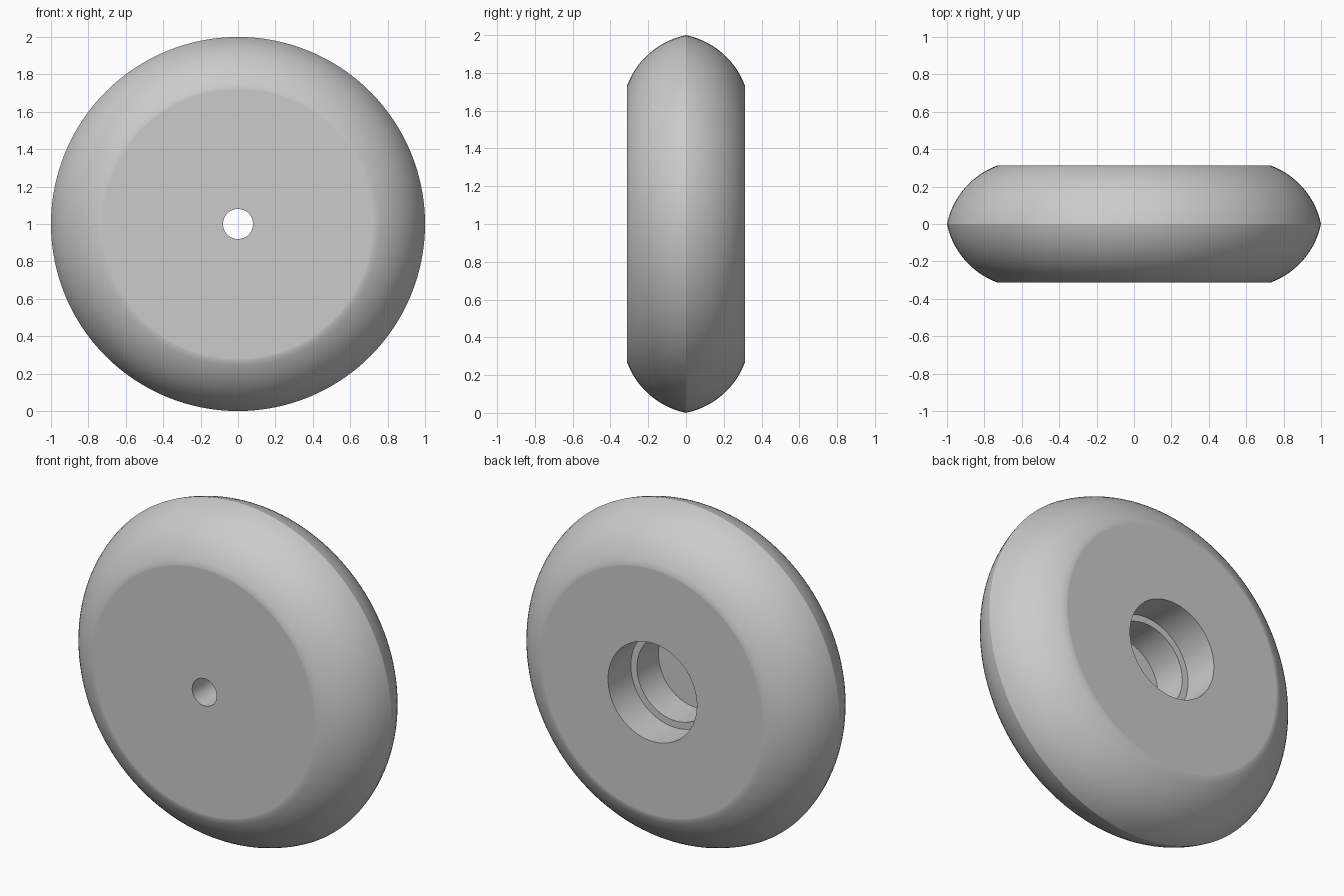
import bpy, bmesh
from math import sin, cos, radians, atan2, hypot, tau

cube = bpy.data.objects.get("Cube")
if cube:
    bpy.data.objects.remove(cube, do_unlink=True)

SEGMENTS = 128
RADIUS, HALF_WIDTH, FACE_RADIUS = 1.0, 0.313, 0.73
HOLE, BORE, SEAT, SEAT_Y = 0.08, 0.29, 0.25, 0.10

grey = bpy.data.materials.new("plain grey")
grey.use_nodes = True
colour = (0.6, 0.6, 0.6, 1)
grey.diffuse_color = colour
grey.node_tree.nodes["Principled BSDF"].inputs["Base Color"].default_value = colour


def tread_arc(steps=14, bulge=radians(29)):
    """Rounded shoulder from the flat face to the rim, as (radius, y)."""
    dr, dy = RADIUS - FACE_RADIUS, HALF_WIDTH
    slope = atan2(dy, dr)
    r = hypot(dr, dy) / (2 * sin(bulge))
    start = slope - bulge
    angles = [start + 2 * bulge * i / steps for i in range(steps + 1)]
    return [(FACE_RADIUS + r * (sin(a) - sin(start)),
             HALF_WIDTH + r * (cos(a) - cos(start))) for a in angles]


# Closed wheel section: stepped bore at the back, small axle hole at the front
shoulder = tread_arc()
front_shoulder = [(r, -y) for r, y in reversed(shoulder[:-1])]
face_edge = FACE_RADIUS - 0.01
section = ([(HOLE, -SEAT_Y), (SEAT, -SEAT_Y), (SEAT, SEAT_Y), (BORE, SEAT_Y),
            (BORE, HALF_WIDTH), (face_edge, HALF_WIDTH)]
           + shoulder + front_shoulder
           + [(face_edge, -HALF_WIDTH), (HOLE, -HALF_WIDTH)])

# Revolve the section about the axle
bm = bmesh.new()
rings = []
for i in range(SEGMENTS):
    a = tau * i / SEGMENTS
    rings.append([bm.verts.new((r * cos(a), y, RADIUS + r * sin(a))) for r, y in section])
for i, ring in enumerate(rings):
    following = rings[(i + 1) % SEGMENTS]
    for j in range(len(section)):
        k = (j + 1) % len(section)
        bm.faces.new((ring[j], ring[k], following[k], following[j]))
bmesh.ops.recalc_face_normals(bm, faces=bm.faces)

mesh = bpy.data.meshes.new("wheel")
bm.to_mesh(mesh)
bm.free()
mesh.materials.append(grey)
wheel = bpy.data.objects.new("wheel", mesh)
bpy.context.collection.objects.link(wheel)

bpy.ops.object.select_all(action="DESELECT")
wheel.select_set(True)
bpy.context.view_layer.objects.active = wheel
bpy.ops.object.shade_smooth_by_angle(angle=radians(30))

# Crisp ridge around the middle of the rim
for edge in mesh.edges:
    if all(abs(mesh.vertices[v].co.y) < 0.001 for v in edge.vertices):
        edge.use_edge_sharp = True
